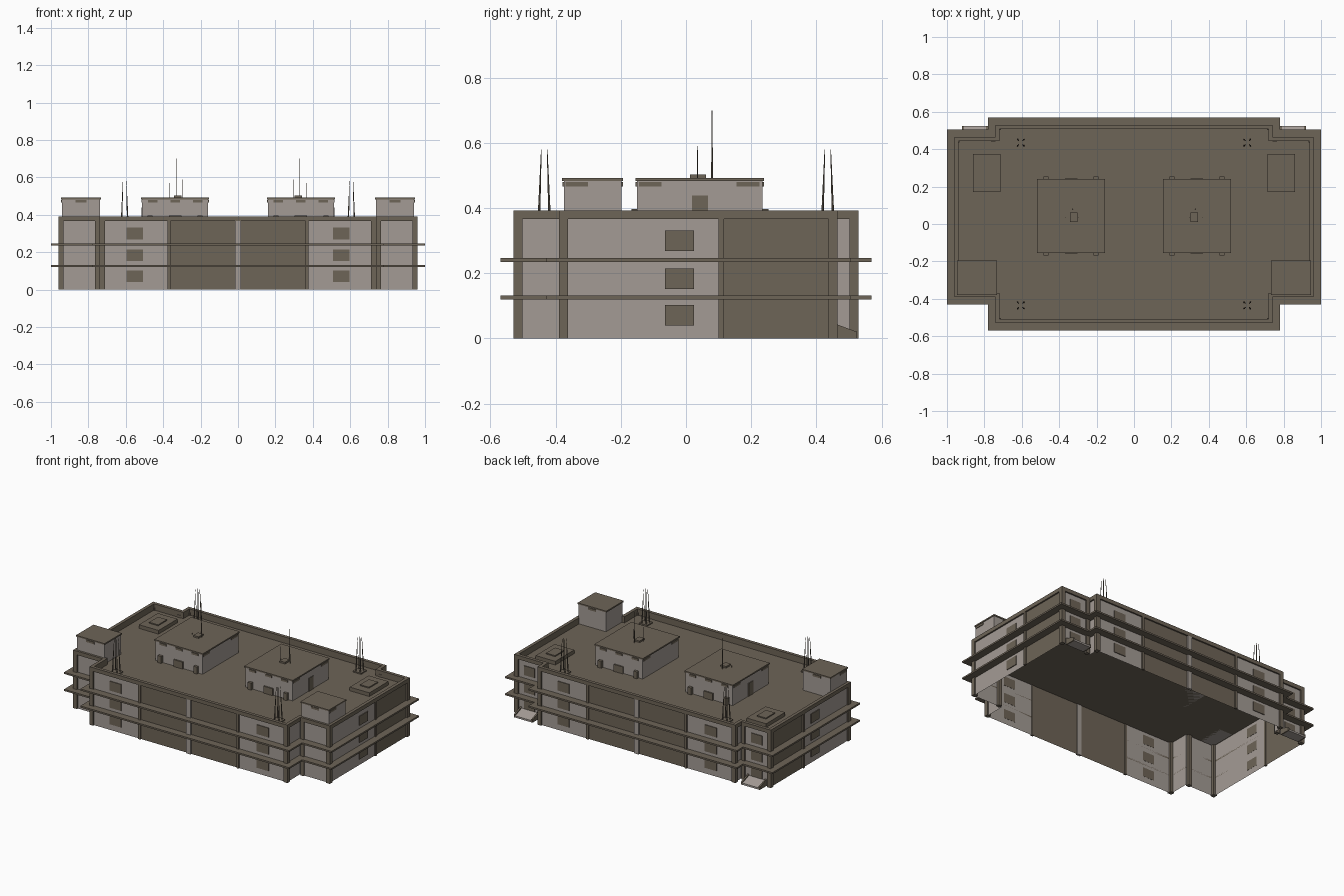
import bpy, bmesh, math
from mathutils import Vector

if "Cube" in bpy.data.objects:
    bpy.data.objects.remove(bpy.data.objects["Cube"])


def material(name, rgb):
    m = bpy.data.materials.new(name)
    m.diffuse_color = (*rgb, 1)
    m.use_nodes = True
    m.node_tree.nodes["Principled BSDF"].inputs["Base Color"].default_value = m.diffuse_color
    return m


BROWN = material("brown_trim", (0.155, 0.128, 0.095))
LIGHT = material("light_concrete", (0.37, 0.33, 0.30))
DECK = 0.35


def finish(name, bm, mats):
    bmesh.ops.recalc_face_normals(bm, faces=bm.faces)
    me = bpy.data.meshes.new(name)
    bm.to_mesh(me)
    bm.free()
    for m in mats:
        me.materials.append(m)
    ob = bpy.data.objects.new(name, me)
    bpy.context.collection.objects.link(ob)
    return ob


def boxes(name, items, mat, mirror=True):
    """One object of boxes (x0,x1,y0,y1,z0,z1), repeated across x = 0."""
    bm = bmesh.new()
    for x0, x1, y0, y1, z0, z1 in items:
        spans = [(x0, x1), (-x1, -x0)] if mirror else [(x0, x1)]
        for a, b in spans:
            r = bmesh.ops.create_cube(bm, size=1)
            for v in r["verts"]:
                v.co = Vector(((a + b) / 2 + v.co.x * (b - a),
                               (y0 + y1) / 2 + v.co.y * (y1 - y0),
                               (z0 + z1) / 2 + v.co.z * (z1 - z0)))
    return finish(name, bm, [mat])


def outline(d):
    """Cross shaped plan, moved outwards by d, with wall colour splits."""
    X, C = 0.96 + d, 0.74 + d
    F, FW, BW, B = -0.53 - d, -0.39 - d, 0.465 + d, 0.53 + d
    half = [(0.37, F), (C, F), (C, FW), (X, FW), (X, 0.105),
            (X, BW), (C, BW), (C, B), (0.37, B)]
    return half + [(-x, y) for x, y in reversed(half)]


def ring(name, d_out, d_in, z0, z1, mat):
    bm = bmesh.new()
    loops = [[bm.verts.new((x, y, z)) for x, y in outline(d)]
             for d, z in ((d_out, z0), (d_out, z1), (d_in, z1), (d_in, z0))]
    n = len(loops[0])
    for k in range(4):
        a, b = loops[k], loops[(k + 1) % 4]
        for i in range(n):
            j = (i + 1) % n
            bm.faces.new((a[i], a[j], b[j], b[i]))
    return finish(name, bm, [mat])


# Open-bottomed wall shell, brown in the middle bays and rear side bays
bm = bmesh.new()
pts = outline(-0.01)
lo = [bm.verts.new((x, y, 0)) for x, y in pts]
hi = [bm.verts.new((x, y, 0.37)) for x, y in pts]
for i in range(len(pts)):
    j = (i + 1) % len(pts)
    f = bm.faces.new((lo[i], lo[j], hi[j], hi[i]))
    c = f.calc_center_median()
    if abs(c.x) < 0.1 or (abs(c.x) > 0.94 and c.y > 0.105):
        f.material_index = 1
finish("walls", bm, [LIGHT, BROWN])

# Roof deck
bm = bmesh.new()
bm.faces.new([bm.verts.new((x, y, DECK)) for x, y in outline(-0.012)])
deck = finish("roof_deck", bm, [BROWN])
if deck.data.polygons[0].normal.z < 0:
    deck.data.flip_normals()

# Parapet and floor ledges
ring("parapet", 0, -0.022, 0.366, 0.392, BROWN)
ring("parapet_lining", -0.012, -0.022, DECK, 0.37, BROWN)
ring("lower_ledge", 0.04, -0.01, 0.12, 0.131, BROWN)
ring("upper_ledge", 0.04, -0.01, 0.235, 0.246, BROWN)

# Corner columns and pilasters
w = 0.028
cols = []
for x, y in ((0.74, -0.53), (0.96, -0.39), (0.96, 0.465), (0.74, 0.53)):
    s = w if y < 0 else -w
    cols.append((x - w, x, min(y, y + s), max(y, y + s), 0, 0.367))
cols += [(0.74, 0.765, -0.39, -0.365, 0, 0.367), (0.74, 0.765, 0.44, 0.465, 0, 0.367),
         (0.36, 0.376, -0.53, -0.515, 0, 0.367), (0.36, 0.376, 0.515, 0.53, 0, 0.367),
         (0.945, 0.96, 0.1, 0.116, 0, 0.367)]
boxes("columns", cols, BROWN)
boxes("centre_pillars", [(-0.016, 0.016, -0.53, -0.515, 0, 0.367),
                         (-0.016, 0.016, 0.515, 0.53, 0, 0.367)], LIGHT, False)

# Windows on three floors
wins = []
for z0, z1 in ((0.04, 0.102), (0.152, 0.215), (0.268, 0.331)):
    wins += [(0.507, 0.595, -0.525, -0.519, z0, z1),
             (0.507, 0.595, 0.519, 0.525, z0, z1),
             (0.949, 0.955, -0.064, 0.025, z0, z1),
             (0.81, 0.89, 0.454, 0.46, z0, z1)]
boxes("windows", wins, BROWN)

# Sloped entrance stoops in the rear notches, with cheek walls
def wedge(name, x0, x1, lift, mat):
    bm = bmesh.new()
    prof = [(0.455, 0), (0.525, 0), (0.525, 0.012 + lift), (0.455, 0.038 + lift)]
    for s in (1, -1):
        a = [bm.verts.new((s * x0, y, z)) for y, z in prof]
        b = [bm.verts.new((s * x1, y, z)) for y, z in prof]
        bm.faces.new(a)
        bm.faces.new(b)
        for i in range(4):
            j = (i + 1) % 4
            bm.faces.new((a[i], a[j], b[j], b[i]))
    finish(name, bm, [mat])


wedge("stoop", 0.79, 0.91, 0, LIGHT)
wedge("stoop_inner_cheek", 0.78, 0.79, 0.008, BROWN)
wedge("stoop_outer_cheek", 0.91, 0.92, 0.008, BROWN)

# Large roof houses
boxes("roof_house_walls", [(0.16, 0.513, -0.15, 0.235, DECK, 0.483)], LIGHT)
boxes("roof_house_caps", [(0.155, 0.518, -0.155, 0.24, 0.483, 0.492)], BROWN)
trim = [(0.51, 0.517, 0.018, 0.068, DECK, 0.438)]
for y0, y1, p0, p1 in ((-0.168, -0.15, -0.155, -0.149), (0.235, 0.253, 0.234, 0.24)):
    for x0 in (0.19, 0.457):
        trim.append((x0, x0 + 0.026, y0, y1, DECK, 0.397))
    trim.append((0.302, 0.37, p0 - 0.004, p1 + 0.004, DECK, 0.397))
    for x0 in (0.19, 0.31, 0.43):
        trim.append((x0, x0 + 0.05, p0, p1, 0.466, 0.48))
for y0 in (-0.145, 0.155):
    trim += [(0.51, 0.517, y0, y0 + 0.07, 0.466, 0.48),
             (0.156, 0.162, y0, y0 + 0.07, 0.466, 0.48)]
boxes("roof_house_doors_and_vents", trim, BROWN)

# Front corner roof houses
boxes("corner_house_walls", [(0.737, 0.942, -0.375, -0.198, DECK, 0.483)], LIGHT)
boxes("corner_house_caps", [(0.732, 0.946, -0.38, -0.194, 0.483, 0.492)], BROWN)
boxes("corner_house_vents", [(0.81, 0.87, -0.379, -0.373, 0.466, 0.48),
                             (0.81, 0.87, -0.2, -0.194, 0.466, 0.48),
                             (0.94, 0.946, -0.37, -0.30, 0.466, 0.48)], BROWN)

# Low rear hatches, mast footings, tower bases
boxes("roof_hatches", [(0.715, 0.862, 0.172, 0.375, DECK, 0.375),
                       (0.755, 0.822, 0.225, 0.32, 0.375, 0.382)], BROWN)
boxes("mast_footings", [(0.303, 0.343, 0.012, 0.062, 0.49, 0.503)], BROWN)
boxes("tower_bases", [(0.575, 0.637, y - 0.03, y + 0.03, DECK, 0.358)
                      for y in (-0.435, 0.435)], BROWN)


# Antenna masts and leaning tower legs
def rods(name, items):
    bm = bmesh.new()
    for p, q, r0, r1 in items:
        p, q = Vector(p), Vector(q)
        d = q - p
        mat = d.to_track_quat('Z', 'Y').to_matrix().to_4x4()
        mat.translation = (p + q) / 2
        bmesh.ops.create_cone(bm, cap_ends=True, segments=6, radius1=r0,
                              radius2=r1, depth=d.length, matrix=mat)
    finish(name, bm, [BROWN])


masts, legs = [], []
for s in (1, -1):
    masts += [((s * 0.33, 0.08, 0.49), (s * 0.33, 0.08, 0.70), 0.003, 0.001),
              ((s * 0.295, 0.035, 0.49), (s * 0.295, 0.035, 0.59), 0.0015, 0.001),
              ((s * 0.365, 0.035, 0.49), (s * 0.365, 0.035, 0.57), 0.0015, 0.001)]
    for y in (-0.435, 0.435):
        for i in (1, -1):
            for j in (1, -1):
                legs.append(((s * 0.606 + i * 0.017, y + j * 0.017, DECK),
                             (s * 0.606 + i * 0.009, y + j * 0.009, 0.58), 0.0045, 0.001))
rods("antenna_masts", masts)
rods("tower_legs", legs)
